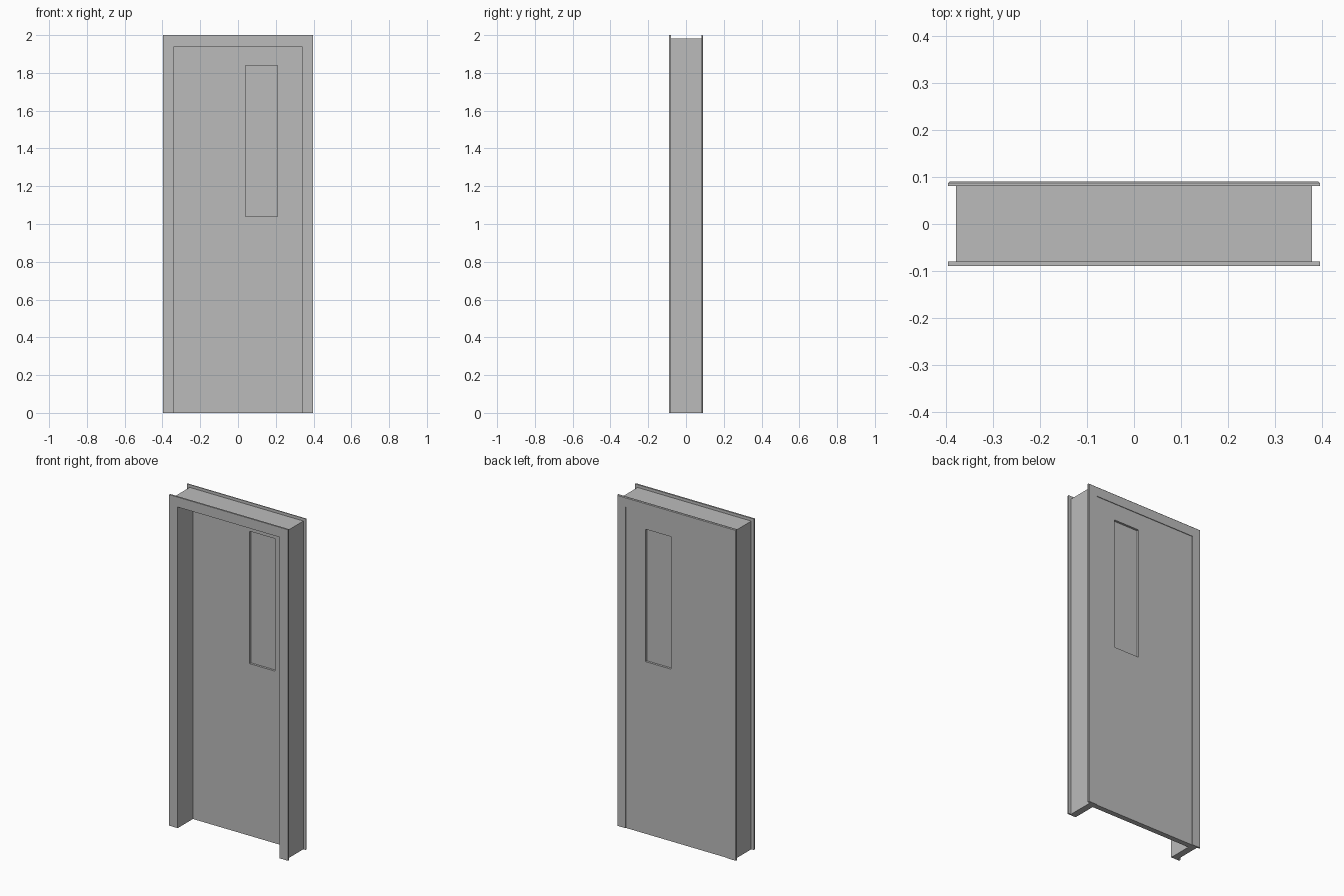
import bpy, bmesh

cube = bpy.data.objects.get("Cube")
if cube:
    bpy.data.objects.remove(cube, do_unlink=True)

grey = bpy.data.materials.new("grey_paint")
grey.use_nodes = True
colour = (0.5, 0.5, 0.5, 1)
grey.diffuse_color = colour
grey.node_tree.nodes["Principled BSDF"].inputs["Base Color"].default_value = colour


def prism(name, outline, y0, y1):
    """Extrude an x-z outline from y0 back to y1."""
    bm = bmesh.new()
    face = bm.faces.new([bm.verts.new((x, y0, z)) for x, z in outline])
    new = bmesh.ops.extrude_face_region(bm, geom=[face])["geom"]
    bmesh.ops.translate(bm, vec=(0, y1 - y0, 0),
                        verts=[v for v in new if isinstance(v, bmesh.types.BMVert)])
    bmesh.ops.recalc_face_normals(bm, faces=bm.faces)
    mesh = bpy.data.meshes.new(name)
    bm.to_mesh(mesh)
    bm.free()
    mesh.materials.append(grey)
    obj = bpy.data.objects.new(name, mesh)
    bpy.context.collection.objects.link(obj)
    return obj


def arch(half, top, inner=0.34, inner_top=1.94):
    """Outline of two posts and a head around the door opening."""
    return [(-half, 0), (-half, top), (half, top), (half, 0),
            (inner, 0), (inner, inner_top), (-inner, inner_top), (-inner, 0)]


def rect(x0, x1, z0, z1):
    return [(x0, z0), (x0, z1), (x1, z1), (x1, z0)]


# Frame lining with a casing on each face of the wall
prism("frame_lining", arch(0.38, 1.983), -0.08, 0.081)
prism("front_casing", arch(0.397, 2.0), -0.09, -0.08)
back = prism("back_casing", arch(0.397, 2.0), 0.081, 0.091)

# Slim chamfer around the outer rim of the back casing
bm = bmesh.new()
bm.from_mesh(back.data)
rim = [e for e in bm.edges
       if all(v.co.y > 0.09 and abs(v.co.x) > 0.39 for v in e.verts)
       and not all(v.co.z < 0.01 for v in e.verts)]
bmesh.ops.bevel(bm, geom=rim, offset=0.004, segments=1, affect='EDGES')
bm.to_mesh(back.data)
bm.free()

# Door leaf: stiles and rails closed around the window hole
Y0, Y1 = 0.055, 0.087
L, R, LOW, HIGH = 0.04, 0.21, 1.04, 1.84
leaf = prism("door_leaf", rect(-0.34, 0.34, 0, 1.94), Y0, Y1)
cutter = prism("window_cutter", rect(L, R, LOW, HIGH), Y0 - 0.05, Y1 + 0.05)
cutter.hide_render = True
cutter.hide_viewport = True
cut = leaf.modifiers.new("window_hole", 'BOOLEAN')
cut.object = cutter
cut.operation = 'DIFFERENCE'
cut.solver = 'EXACT'

# Window pane set midway in the leaf
prism("window_pane", rect(L, R, LOW, HIGH), 0.068, 0.074)
